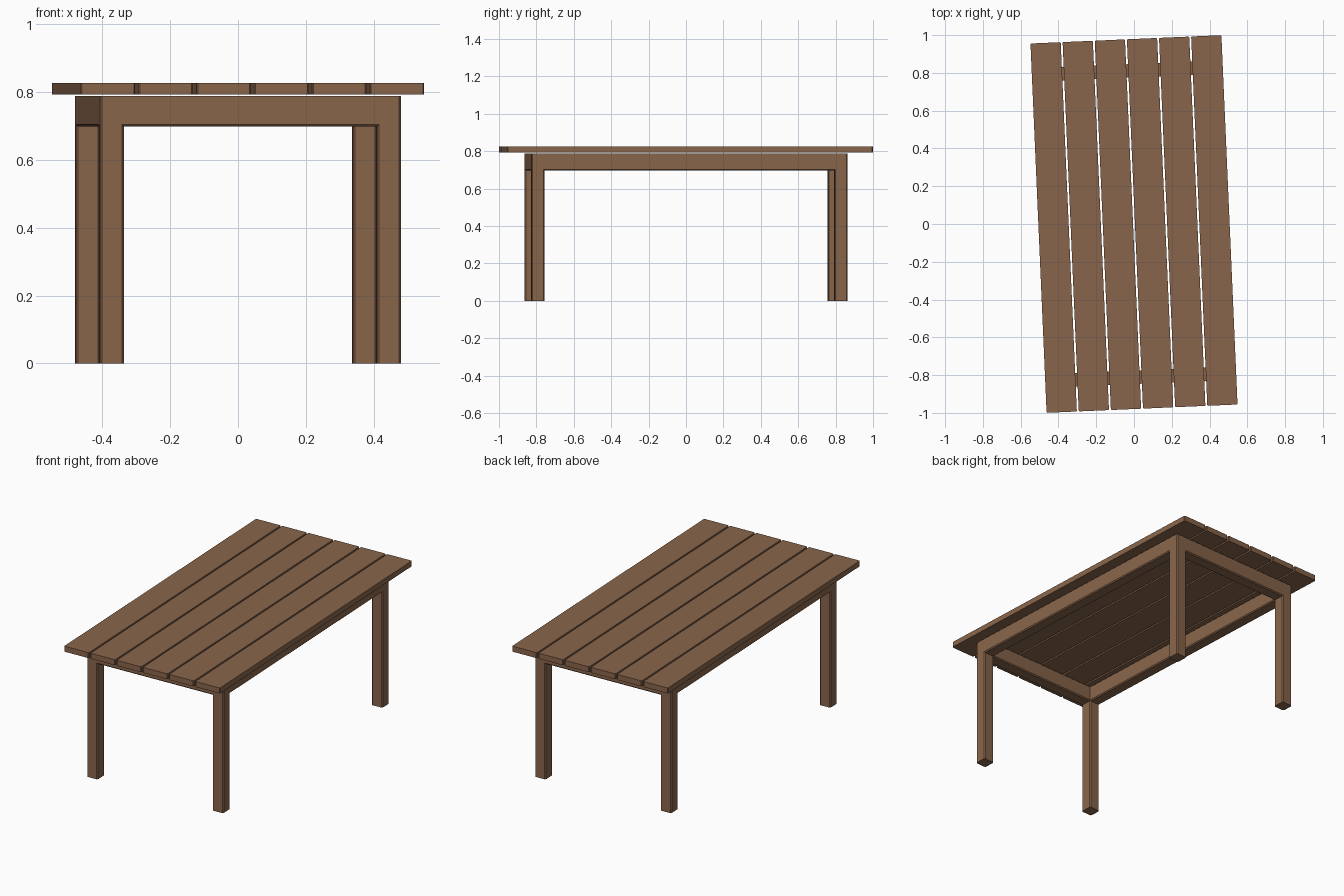
import bpy, bmesh, math

if "Cube" in bpy.data.objects:
    bpy.data.objects.remove(bpy.data.objects["Cube"])

TURN = math.radians(2.5)          # whole table is slightly turned about z

wood = bpy.data.materials.new("brown wood")
wood.diffuse_color = (0.25, 0.13, 0.07, 1)
wood.use_nodes = True
wood.node_tree.nodes["Principled BSDF"].inputs["Base Color"].default_value = wood.diffuse_color


def finish(bm, name):
    me = bpy.data.meshes.new(name)
    bm.to_mesh(me)
    bm.free()
    me.materials.append(wood)
    ob = bpy.data.objects.new(name, me)
    ob.rotation_euler.z = TURN
    bpy.context.collection.objects.link(ob)
    return ob


def chamfer(bm, edges, size):
    bmesh.ops.bevel(bm, geom=edges, offset=size, offset_type='OFFSET',
                    segments=1, affect='EDGES', clamp_overlap=True)


# Table top: six planks with narrow gaps
W, L, PITCH, PLANK = 1.012, 1.957, 0.1703, 0.1603
Z0, Z1 = 0.792, 0.825
for i in range(6):
    cx = (i - 2.5) * PITCH
    bm = bmesh.new()
    bmesh.ops.create_cube(bm, size=1)
    for v in bm.verts:
        v.co.x = cx + v.co.x * PLANK
        v.co.y *= L
        v.co.z = Z1 if v.co.z > 0 else Z0
    upright = [e for e in bm.edges
               if abs(e.verts[0].co.z - e.verts[1].co.z) > 0.01]
    chamfer(bm, upright, 0.004)
    finish(bm, f"top_plank_{i + 1}")

# Frame: four legs and an apron ring as one solid, made from grid cells
A, B, T = 0.4435, 0.8465, 0.071
xs = [-A, -A + T, A - T, A]
ys = [-B, -B + T, B - T, B]
zs = [0, 0.697, 0.787]


def filled(i, j, k):
    if not (0 <= i < 3 and 0 <= j < 3 and 0 <= k < 2):
        return False
    if k == 0:
        return i != 1 and j != 1          # legs
    return not (i == 1 and j == 1)        # apron ring


bm = bmesh.new()
grid = {}


def vert(c):
    if c not in grid:
        grid[c] = bm.verts.new((xs[c[0]], ys[c[1]], zs[c[2]]))
    return grid[c]


for i in range(3):
    for j in range(3):
        for k in range(2):
            if not filled(i, j, k):
                continue
            for axis in range(3):
                for side in (0, 1):
                    n = [i, j, k]
                    n[axis] += 1 if side else -1
                    if filled(*n):
                        continue
                    loop = []
                    for p, q in ((0, 0), (1, 0), (1, 1), (0, 1)):
                        c = [i, j, k]
                        c[axis] += side
                        c[(axis + 1) % 3] += p
                        c[(axis + 2) % 3] += q
                        loop.append(vert(tuple(c)))
                    bm.faces.new(loop if side else loop[::-1])
bm.normal_update()

# Small chamfer on upright leg corners and lower apron edges
soft = []
for e in bm.edges:
    za, zb = (v.co.z for v in e.verts)
    at_end = abs(za - zb) < 1e-5 and abs(za - zs[1]) > 1e-4
    if not at_end and e.is_convex and e.calc_face_angle(0) > 0.5:
        soft.append(e)
chamfer(bm, soft, 0.006)
finish(bm, "leg_frame")
